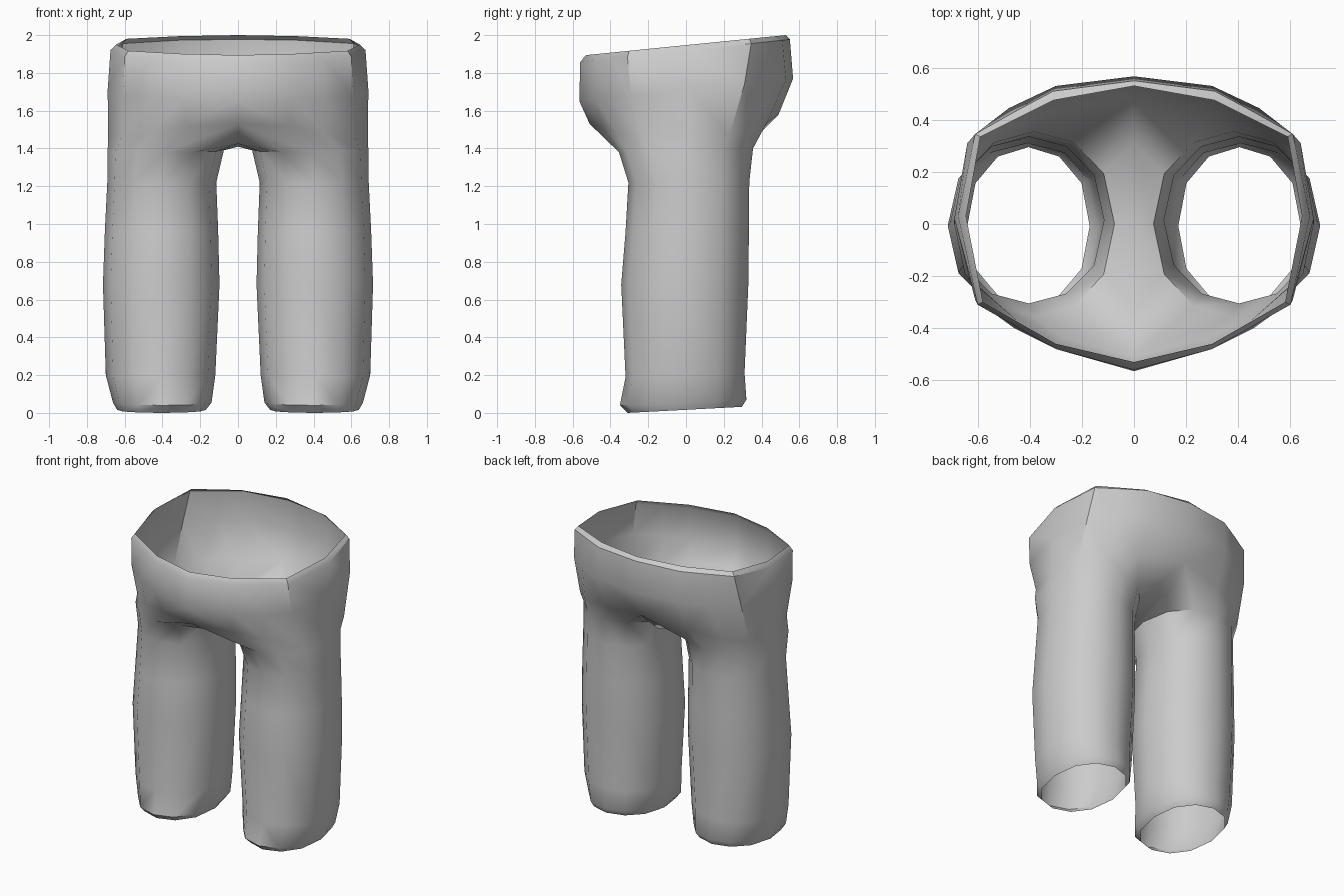
import bpy, bmesh, math

if "Cube" in bpy.data.objects:
    bpy.data.objects.remove(bpy.data.objects["Cube"])

mat = bpy.data.materials.new("plain grey")
mat.diffuse_color = (0.6, 0.6, 0.6, 1)
mat.use_nodes = True
mat.node_tree.nodes["Principled BSDF"].inputs["Base Color"].default_value = mat.diffuse_color

bm = bmesh.new()


def ring(points):
    return [bm.verts.new(p) for p in points]


def loft(upper, lower, closed):
    n = len(lower)
    for i in range(n if closed else n - 1):
        j = (i + 1) % n
        bm.faces.new((upper[i], lower[i], lower[j], upper[j]))


def waist(xy, z0, slope):
    return ring([(x, y, z0 + slope * y) for x, y in xy])


def leg(x0, x1, y0, y1, z_front, z_back):
    # twelve points, starting at the inner front and going round the outside
    pts = []
    for i in range(12):
        a = math.radians(-120 + 30 * i)
        s = math.copysign(abs(math.sin(a)) ** 0.88, math.sin(a))
        pts.append(((x0 + x1) / 2 + (x1 - x0) / 2 * math.cos(a),
                    (y0 + y1) / 2 + (y1 - y0) / 2 * s,
                    z_front + (z_back - z_front) * (s + 1) / 2))
    return ring(pts)


# waistband: inner lip, outer edge and hips (half, centre front to centre back)
lip = waist([(0, -.53), (.30, -.46), (.44, -.38), (.58, -.30), (.645, .03),
             (.59, .335), (.45, .405), (.31, .475), (0, .53)], 1.947, .1)
edge = waist([(0, -.56), (.30, -.48), (.45, -.395), (.60, -.31), (.675, .03),
              (.61, .345), (.46, .43), (.31, .51), (0, .55)], 1.918, .108)
hips = waist([(0, -.565), (.30, -.48), (.46, -.40), (.61, -.29), (.69, .02),
              (.64, .31), (.48, .445), (.30, .53), (0, .567)], 1.71, .105)
# seat, closed by the crotch seam on the centre line
seat = ring([(0, -.51, 1.53), (.27, -.44, 1.52), (.45, -.37, 1.49), (.61, -.23, 1.47),
             (.688, .02, 1.46), (.65, .23, 1.47), (.53, .35, 1.50), (.32, .43, 1.54),
             (0, .49, 1.58), (0, .31, 1.42), (0, 0, 1.41), (0, -.34, 1.425)])
loft(lip, edge, False)
loft(edge, hips, False)
loft(hips, seat[:9], False)

# trouser leg down to the turned hem
prev = seat
for spec in [(.075, .69, -.355, .355, 1.38, 1.40), (.115, .692, -.305, .335, 1.22, 1.22),
             (.105, .705, -.32, .333, .96, .96), (.098, .715, -.343, .33, .68, .68),
             (.12, .70, -.32, .31, .19, .21), (.14, .662, -.35, .32, .04, .07),
             (.17, .64, -.31, .295, 0, .032)]:
    cur = leg(*spec)
    loft(prev, cur, True)
    prev = cur

bmesh.ops.recalc_face_normals(bm, faces=bm.faces)
mesh = bpy.data.meshes.new("trousers")
bm.to_mesh(mesh)
bm.free()
mesh.materials.append(mat)
trousers = bpy.data.objects.new("trousers", mesh)
bpy.context.collection.objects.link(trousers)

# mirror the half garment and weld the centre seam
mirror = trousers.modifiers.new("mirror", 'MIRROR')
mirror.use_clip = True
mirror.merge_threshold = 0.001
bpy.context.view_layer.objects.active = trousers
trousers.select_set(True)
bpy.ops.object.modifier_apply(modifier="mirror")
bpy.ops.object.shade_smooth_by_angle(angle=math.radians(38))
